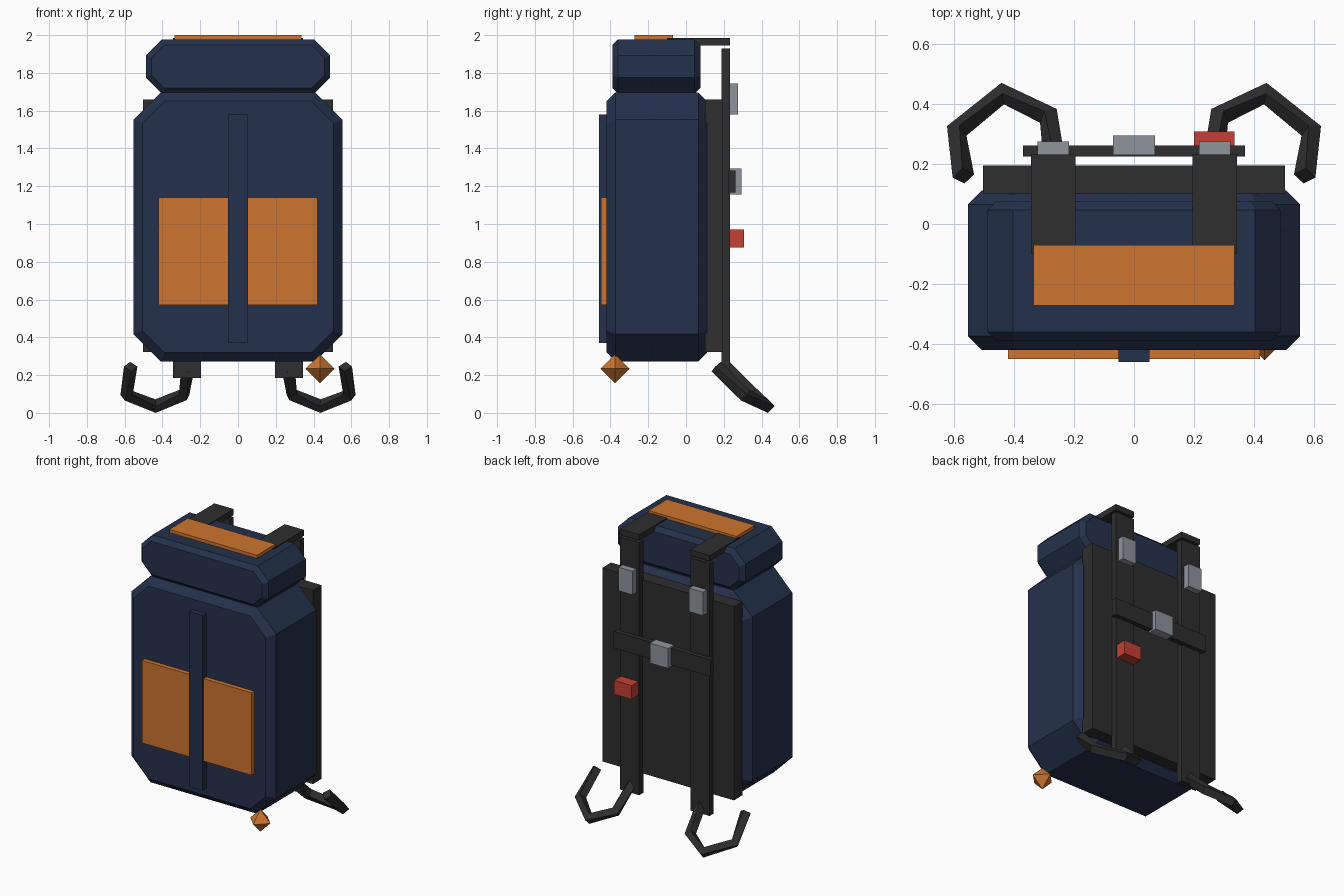
import bpy, bmesh

if "Cube" in bpy.data.objects:
    bpy.data.objects.remove(bpy.data.objects["Cube"])


def material(name, rgb):
    lin = [((c / 255 + 0.055) / 1.055) ** 2.4 for c in rgb]
    m = bpy.data.materials.new(name)
    m.diffuse_color = (*lin, 1)
    m.use_nodes = True
    m.node_tree.nodes["Principled BSDF"].inputs["Base Color"].default_value = m.diffuse_color
    return m


NAVY = material("navy fabric", (36, 49, 76))
ORANGE = material("orange fabric", (206, 117, 46))
BLACK = material("black webbing", (46, 46, 46))
GREY = material("grey buckle", (143, 149, 156))
RED = material("red clip", (196, 64, 53))


def finish(name, bm, mat):
    bmesh.ops.recalc_face_normals(bm, faces=bm.faces)
    me = bpy.data.meshes.new(name)
    bm.to_mesh(me)
    bm.free()
    me.materials.append(mat)
    ob = bpy.data.objects.new(name, me)
    bpy.context.collection.objects.link(ob)
    return ob


def box(name, x, y, z, mat):
    """Box from (min, max) ranges."""
    bm = bmesh.new()
    bmesh.ops.create_cube(bm, size=1)
    for v in bm.verts:
        v.co = [(r[0] + r[1]) / 2 + c * (r[1] - r[0]) for r, c in zip((x, y, z), v.co)]
    return finish(name, bm, mat)


def padded_block(name, hx, y, z, cut, bev, mat):
    """Octagonal front profile run along y, with chamfered front and back rims."""
    bm = bmesh.new()
    rings = []
    for yy, d in ((y[0], bev), (y[0] + bev, 0), (y[1] - bev, 0), (y[1], bev)):
        w, lo, hi, c = hx - d, z[0] + d, z[1] - d, cut - 0.586 * d
        pts = [(w, lo + c), (w, hi - c), (w - c, hi), (c - w, hi),
               (-w, hi - c), (-w, lo + c), (c - w, lo), (w - c, lo)]
        rings.append([bm.verts.new((px, yy, pz)) for px, pz in pts])
    for a, b in zip(rings, rings[1:]):
        for i in range(8):
            j = (i + 1) % 8
            bm.faces.new((a[i], a[j], b[j], b[i]))
    bm.faces.new(rings[0])
    bm.faces.new(rings[-1])
    return finish(name, bm, mat)


def tube(name, pts, radius, mat):
    """Four-sided tube along straight segments."""
    cu = bpy.data.curves.new(name, 'CURVE')
    cu.dimensions = '3D'
    cu.twist_mode = 'Z_UP'
    cu.bevel_depth = radius
    cu.bevel_resolution = 0
    cu.use_fill_caps = True
    sp = cu.splines.new('POLY')
    sp.points.add(len(pts) - 1)
    for p, co in zip(sp.points, pts):
        p.co = (*co, 1)
    sp.use_smooth = False
    cu.materials.append(mat)
    ob = bpy.data.objects.new(name, cu)
    bpy.context.collection.objects.link(ob)
    bpy.ops.object.select_all(action='DESELECT')
    ob.select_set(True)
    bpy.context.view_layer.objects.active = ob
    bpy.ops.object.convert(target='MESH')
    for p in bpy.context.object.data.polygons:
        p.use_smooth = False


# Main bag and lid
padded_block("main_body", 0.553, (-0.42, 0.112), (0.272, 1.697), 0.145, 0.047, NAVY)
padded_block("lid", 0.487, (-0.39, 0.076), (1.69, 1.978), 0.085, 0.03, NAVY)

# Lid patch, front pocket and centre strip
box("lid_patch", (-0.335, 0.335), (-0.272, -0.07), (1.96, 2.0), ORANGE)
box("front_pocket", (-0.42, 0.42), (-0.45, -0.40), (0.57, 1.14), ORANGE)
box("front_strip", (-0.052, 0.052), (-0.46, -0.40), (0.37, 1.58), NAVY)

# Back panel and chest strap
box("back_panel", (-0.503, 0.503), (0.10, 0.195), (0.322, 1.66), BLACK)
box("chest_strap", (-0.369, 0.369), (0.225, 0.262), (1.167, 1.283), BLACK)
box("chest_buckle", (-0.07, 0.07), (0.23, 0.295), (1.156, 1.294), GREY)

# Shoulder straps, their buckles and the loose curled tails
TAIL = [(0.265, 0.21, 0.24), (0.285, 0.36, 0.097), (0.437, 0.434, 0.036),
        (0.59, 0.31, 0.095), (0.568, 0.16, 0.245)]
for side, s in (("left", -1), ("right", 1)):
    cx = 0.269 * s
    w = (cx - 0.074, cx + 0.074)
    box(side + "_shoulder_strap", w, (0.188, 0.232), (0.185, 1.93), BLACK)
    box(side + "_top_strap", w, (-0.10, 0.232), (1.945, 1.985), BLACK)
    box(side + "_strap_buckle", (cx - 0.053, cx + 0.053), (0.225, 0.275), (1.58, 1.743), GREY)
    tube(side + "_strap_tail", [(x * s, y, z) for x, y, z in TAIL], 0.036, BLACK)

# Red clip on one strap
box("red_clip", (0.20, 0.335), (0.225, 0.308), (0.875, 0.97), RED)

# Hanging octahedral charm
bm = bmesh.new()
r = 0.077
c = (0.434, -0.376, 0.234)
ring = [bm.verts.new((c[0] + r * a, c[1] + r * b, c[2])) for a, b in ((1, 0), (0, 1), (-1, 0), (0, -1))]
for dz in (r, -r):
    tip = bm.verts.new((c[0], c[1], c[2] + dz))
    for i in range(4):
        bm.faces.new((ring[i], ring[(i + 1) % 4], tip))
finish("hanging_charm", bm, ORANGE)
